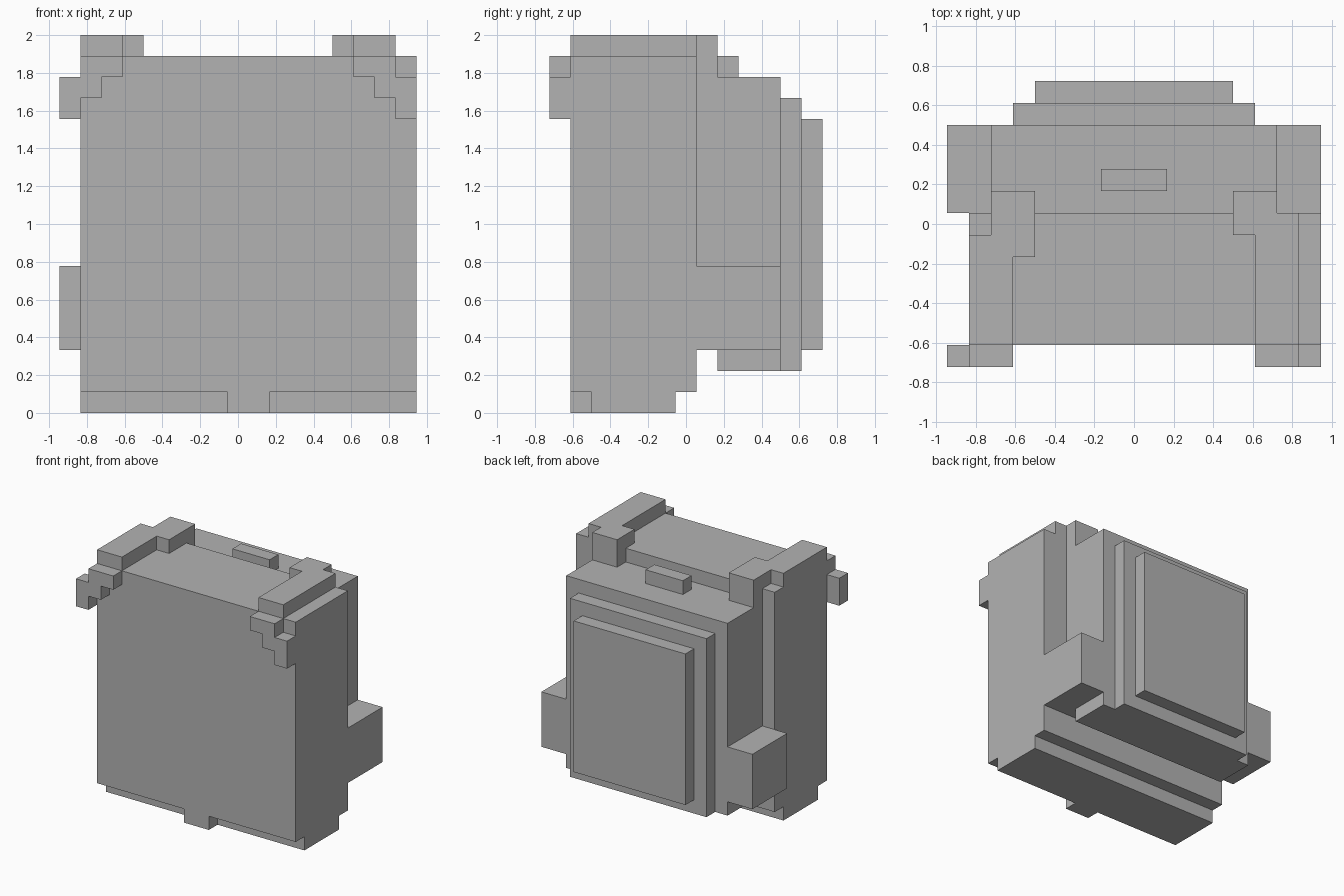
import bpy
import bmesh
from mathutils import Vector

if "Cube" in bpy.data.objects:
    bpy.data.objects.remove(bpy.data.objects["Cube"], do_unlink=True)

UNIT = 1 / 9                          # edge of one block
ORIGIN = Vector((8.5, 6.5, 0))        # grid point placed at the world origin

grey = bpy.data.materials.new("plain_grey")
grey.use_nodes = True
COLOUR = (0.45, 0.45, 0.45, 1)
grey.diffuse_color = COLOUR
grey.node_tree.nodes["Principled BSDF"].inputs["Base Color"].default_value = COLOUR


def prism(name, profile, axis, start, end, flip=False):
    """Extrude a 2D block-grid profile along an axis; flip mirrors across x."""
    bm = bmesh.new()
    verts = []
    for point in profile:
        co = list(point)
        co.insert(axis, start)
        verts.append(bm.verts.new(co))
    face = bm.faces.new(verts)
    grown = bmesh.ops.extrude_face_region(bm, geom=[face])["geom"]
    step = Vector((0, 0, 0))
    step[axis] = end - start
    bmesh.ops.translate(bm, vec=step, verts=[v for v in grown if isinstance(v, bmesh.types.BMVert)])
    for v in bm.verts:
        if flip:
            v.co.x = 2 * ORIGIN.x - v.co.x
        v.co = (v.co - ORIGIN) * UNIT
    bmesh.ops.recalc_face_normals(bm, faces=bm.faces)
    mesh = bpy.data.meshes.new(name)
    bm.to_mesh(mesh)
    bm.free()
    mesh.materials.append(grey)
    obj = bpy.data.objects.new(name, mesh)
    bpy.context.collection.objects.link(obj)
    return obj


def box(name, x, y, z, flip=False):
    corners = [(x[0], y[0]), (x[1], y[0]), (x[1], y[1]), (x[0], y[1])]
    return prism(name, corners, 2, z[0], z[1], flip)


# Torso with stepped underside, and the tab under its front edge
prism("torso", [(1, 1), (2, 1), (2, 0), (6, 0), (6, 1), (7, 1), (7, 17), (1, 17)], 0, 1, 17)
box("front_tab", (8, 10), (1, 2), (0, 1))

# Backpack with layered rear panels and a carrying handle
prism("backpack", [(7, 3), (8, 3), (8, 2), (11, 2), (11, 16), (7, 16)], 0, 2, 15)
box("rear_panel", (3, 14), (11, 12), (2, 15))
box("rear_pocket", (4, 13), (12, 13), (3, 14))
box("handle", (7, 10), (8, 9), (16, 17))

# Side pouches and shoulder straps
strap_front = [(1, 17), (3, 17), (3, 16), (2, 16), (2, 15), (1, 15),
               (1, 14), (0, 14), (0, 16), (1, 16)]
for side, flip in (("right", False), ("left", True)):
    box(side + "_pouch", (0, 2), (7, 11), (3, 7), flip)
    prism(side + "_strap_front", strap_front, 1, 0, 1, flip)
    box(side + "_strap_anchor", (2, 4), (7, 8), (16, 17), flip)
    inner, outer = (6, 7) if flip else (5, 6)     # the two bends differ by one block
    strap_top = [(1, 1), (3, 1), (3, inner), (4, inner), (4, 8), (2, 8), (2, outer), (1, outer)]
    prism(side + "_strap_top", strap_top, 2, 17, 18, flip)
